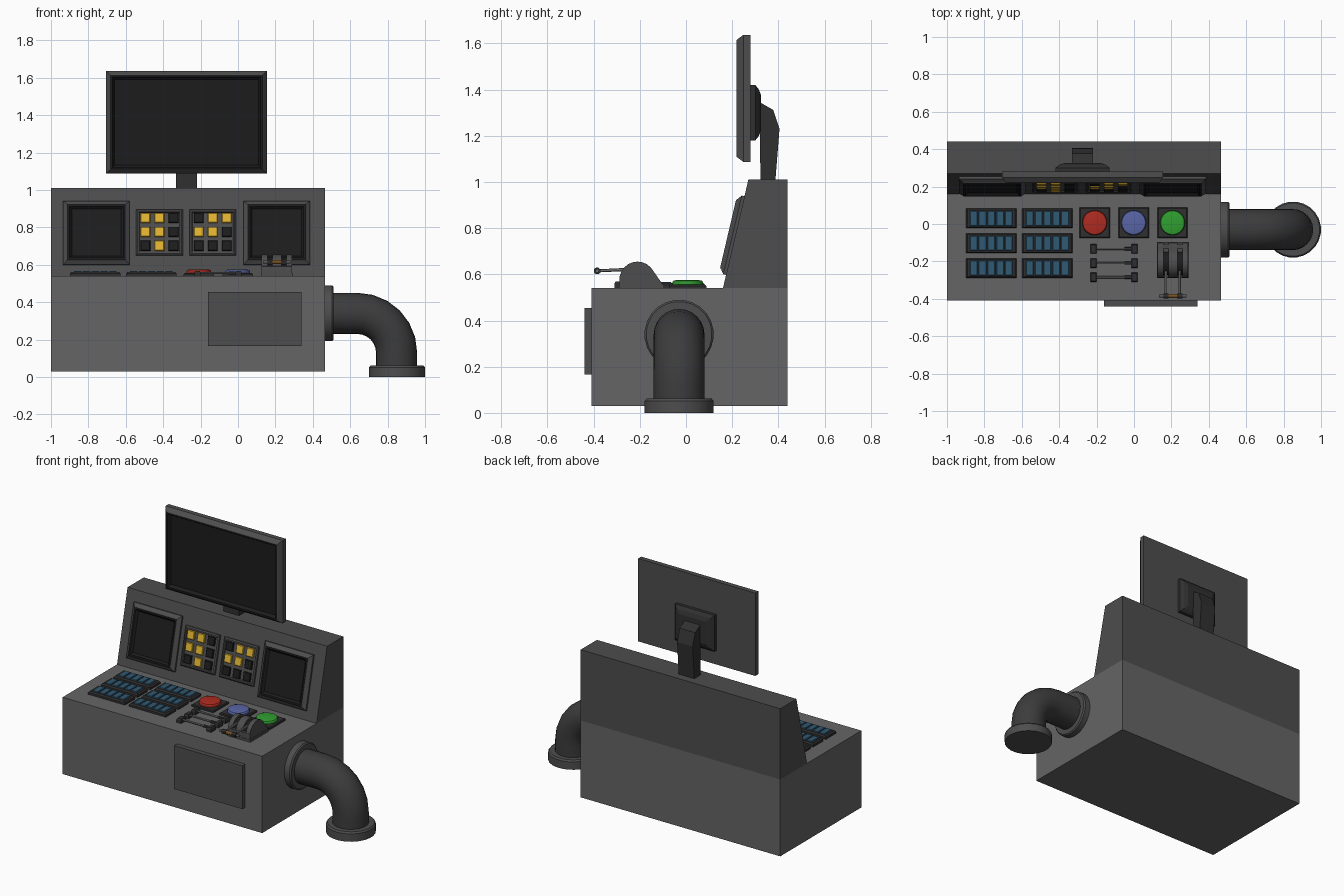
import bpy, bmesh, math
from mathutils import Matrix, Vector

if "Cube" in bpy.data.objects:
    bpy.data.objects.remove(bpy.data.objects["Cube"])

COL = {"body": (.13, .13, .13), "panel": (.075, .075, .075), "dark": (.03, .03, .03),
       "black": (.012, .012, .012), "pipe": (.045, .045, .045), "metal": (.16, .16, .16),
       "yellow": (.75, .45, .03), "blue_key": (.03, .10, .17), "red": (.42, .025, .015),
       "violet": (.10, .13, .38), "green": (.03, .35, .03), "bronze": (.20, .09, .02)}
MATS = {}


def mat(key):
    if key not in MATS:
        MATS[key] = bpy.data.materials.new(key)
        MATS[key].diffuse_color = (*COL[key], 1)
    return MATS[key]


def finish(name, bm, keys, smooth=False):
    bmesh.ops.recalc_face_normals(bm, faces=bm.faces)
    me = bpy.data.meshes.new(name)
    bm.to_mesh(me)
    bm.free()
    for k in keys:
        me.materials.append(mat(k))
    ob = bpy.data.objects.new(name, me)
    bpy.context.collection.objects.link(ob)
    if smooth:
        bpy.ops.object.select_all(action='DESELECT')
        ob.select_set(True)
        bpy.context.view_layer.objects.active = ob
        bpy.ops.object.shade_smooth_by_angle(angle=math.radians(30))
    return ob


def loft(name, rings, m, key, n=4, cap=None):
    """Stack of (width, height, z) rings; rectangles when n == 4, else ellipses."""
    bm = bmesh.new()
    s = math.sqrt(.5) if n == 4 else .5
    loops = []
    for w, h, z in rings:
        ang = [math.tau * (i + .5) / n for i in range(n)]
        loops.append([bm.verts.new(m @ Vector((w * s * math.cos(a), h * s * math.sin(a), z))) for a in ang])
    for a, b in zip(loops, loops[1:]):
        for i in range(n):
            bm.faces.new((a[i], a[(i + 1) % n], b[(i + 1) % n], b[i]))
    bm.faces.new(loops[0])
    top = bm.faces.new(loops[-1])
    if cap:
        top.material_index = 1
    return finish(name, bm, [key] + ([cap] if cap else []), n > 4)


def box(name, x0, x1, y0, y1, z0, z1, key):
    m = Matrix.Translation(((x0 + x1) / 2, (y0 + y1) / 2, 0))
    return loft(name, [(x1 - x0, y1 - y0, z0), (x1 - x0, y1 - y0, z1)], m, key)


def prism(name, yz, x0, x1, key, smooth=False):
    bm = bmesh.new()
    f = bm.faces.new([bm.verts.new((x0, y, z)) for y, z in yz])
    ext = bmesh.ops.extrude_face_region(bm, geom=[f])
    bmesh.ops.translate(bm, vec=(x1 - x0, 0, 0), verts=[v for v in ext["geom"] if isinstance(v, bmesh.types.BMVert)])
    return finish(name, bm, [key], smooth)


def rod(name, a, b, r, key, n=12):
    a, b = Vector(a), Vector(b)
    m = Matrix.Translation(a) @ (b - a).to_track_quat('Z', 'Y').to_matrix().to_4x4()
    return loft(name, [(2 * r, 2 * r, 0), (2 * r, 2 * r, (b - a).length)], m, key, n)


def bezel(name, w, h, m, d0, d1, rec):
    """Screen: outer slab, chamfered frame, recessed dark face."""
    g = lambda i, z: (w - 2 * i, h - 2 * i, z)
    ob = loft(name, [g(0, 0), g(0, d0), g(.018, d1 - .006), g(.024, d1), g(.034, d1), g(.046, rec)],
              m, "panel", cap="black")
    for p in ob.data.polygons:
        if 16 <= p.index < 20 or 12 <= p.index < 16:
            p.material_index = 1
    return ob


T = Matrix.Translation
FRONT = Matrix.Rotation(math.pi / 2, 4, 'X')

# Console body, sloped upper part, front hatch
box("console_body", -1, .465, -.41, .44, .03, .54, "body")
prism("console_upper", [(.16, .54), (.44, .54), (.44, 1.01), (.27, 1.01)], -1, .465, "panel")
box("front_hatch", -.16, .34, -.44, -.41, .167, .455, "panel")

# Sloped panel: local x across, y up the slope, z outward
tilt = math.atan2(.11, .47)
SLOPE = T((0, .16, .54)) @ Matrix.Rotation(math.pi / 2 - tilt, 4, 'X')


def on_slope(x, z):
    return SLOPE @ T((x, (z - .54) / math.cos(tilt), 0))


for side, x in (("left", -.757), ("right", .207)):
    bezel(side + "_screen", .355, .35, on_slope(x, .768), .012, .032, .018)

# Keypads with lit and unlit keys
for side, x, lit in (("left", -.42, "110110010"), ("right", -.135, "011110000")):
    loft(side + "_keypad", [(.25, .25, 0), (.25, .25, .012), (.235, .235, .018), (.22, .22, .018), (.214, .214, .012)],
         on_slope(x, .77), "panel")
    for i, c in enumerate(lit):
        loft(f"{side}_keypad_key_{i}", [(.052, .054, .01), (.052, .054, .02), (.046, .048, .024)],
             on_slope(x + (i % 3 - 1) * .075, .772 - (i // 3 - 1) * .074), "yellow" if c == "1" else "black")

# Desk key banks
for c, x in enumerate((-.763, -.463)):
    for r, y in enumerate((.03, -.103, -.236)):
        loft(f"key_bank_{c}_{r}", [(.27, .105, .54), (.27, .105, .553), (.255, .092, .562)], T((x, y, 0)), "dark")
        for k in range(5):
            loft(f"blue_key_{c}_{r}_{k}", [(.041, .08, .555), (.041, .08, .564), (.035, .074, .567)],
                 T((x + (k - 2) * .047, y, 0)), "blue_key")

# Big round push buttons
for key, x in (("red", -.21), ("violet", -.002), ("green", .206)):
    loft(key + "_button_plate", [(.162, .162, .54), (.162, .162, .55), (.152, .152, .555)], T((x, .007, 0)), "dark")
    loft(key + "_button", [(.134, .134, .55), (.134, .134, .566), (.126, .126, .572), (.1, .1, .575)],
         T((x, .007, 0)), key, 24)

# Three slider rails
for i, y in enumerate((-.133, -.209, -.285)):
    for side, x in (("left", -.217), ("right", .003)):
        loft(f"rail_{i}_{side}_block", [(.033, .05, .54), (.033, .05, .56), (.025, .042, .568)], T((x, y, 0)), "dark")
    rod(f"rail_{i}_rod", (-.21, y, .556), (0, y, .556), .006, "metal")
    rod(f"rail_{i}_sleeve", (-.05, y, .556), (-.015, y, .556), .009, "dark")

# Lever quadrant


def hump(r):
    arc = [math.radians(180 - 15 * i) for i in range(11)]
    return [(-.21 - r, .54)] + [(-.21 + r * math.cos(a), .577 + r * math.sin(a)) for a in arc] + [(-.1, .555), (-.1, .54)]


box("lever_base", .122, .293, -.29, -.095, .54, .556, "panel")
prism("lever_front_block", [(-.287, .55), (-.287, .592), (-.24, .6), (-.13, .6), (-.105, .55)], .126, .289, "panel")
for i, (a, b) in enumerate(((.126, .157), (.184, .232), (.259, .289))):
    prism(f"lever_housing_{i}", hump(.078), a, b, "panel", True)
for i, x in enumerate((.171, .245)):
    rod(f"lever_hub_{i}", (x - .014, -.21, .577), (x + .014, -.21, .577), .066, "black", 24)
    rod(f"lever_arm_{i}", (x, -.24, .622), (x, -.385, .615), .007, "metal")
    rod(f"lever_end_{i}", (x - .014, -.385, .615), (x + .014, -.385, .615), .015, "dark")
rod("lever_handle", (.135, -.385, .615), (.281, -.385, .615), .008, "metal")
rod("lever_grip", (.18, -.385, .615), (.236, -.385, .615), .012, "bronze")

# Large monitor on its arm
bezel("monitor", .86, .55, T((-.275, .28, 1.362)) @ FRONT, .032, .062, .042)
loft("monitor_mount", [(.29, .24, -.002), (.29, .24, .02), (.25, .2, .036), (.2, .15, .045)],
     T((-.275, .28, 1.3)) @ Matrix.Rotation(-math.pi / 2, 4, 'X'), "dark")
prism("monitor_arm", [(.322, 1.005), (.387, 1.005), (.405, 1.23), (.378, 1.312), (.32, 1.345)], -.332, -.218, "dark")

# Elbow pipe with flanges
PY, PZ, PX, BR = -.03, .34, .848, .21
path = [(.48, PZ)] + [(PX - BR + BR * math.sin(a), PZ - BR + BR * math.cos(a))
                      for a in (math.radians(15 * i) for i in range(7))] + [(PX, .03)]
bm = bmesh.new()
N, loops = 24, []
for i, (x, z) in enumerate(path):
    t = math.radians(15 * min(max(i - 1, 0), 6))
    loops.append([bm.verts.new((x + .11 * math.sin(a) * math.sin(t), PY + .11 * math.cos(a),
                                z + .11 * math.sin(a) * math.cos(t)))
                  for a in (math.tau * k / N for k in range(N))])
for a, b in zip(loops, loops[1:]):
    for k in range(N):
        bm.faces.new((a[k], a[(k + 1) % N], b[(k + 1) % N], b[k]))
bm.faces.new(loops[0])
bm.faces.new(loops[-1])
finish("elbow_pipe", bm, ["pipe"], True)
flange = [(.3, .3, 0), (.3, .3, .04), (.285, .285, .048), (.24, .24, .048)]
loft("wall_flange", flange, T((.463, PY, PZ)) @ Matrix.Rotation(math.pi / 2, 4, 'Y'), "panel", 24)
loft("floor_flange", [(w, h, z * 1.3) for w, h, z in flange], T((.85, PY, 0)), "panel", 24)

for m in bpy.data.materials:
    if m.users and not m.is_grease_pencil:
        m.use_nodes = True
        m.node_tree.nodes["Principled BSDF"].inputs["Base Color"].default_value = m.diffuse_color
